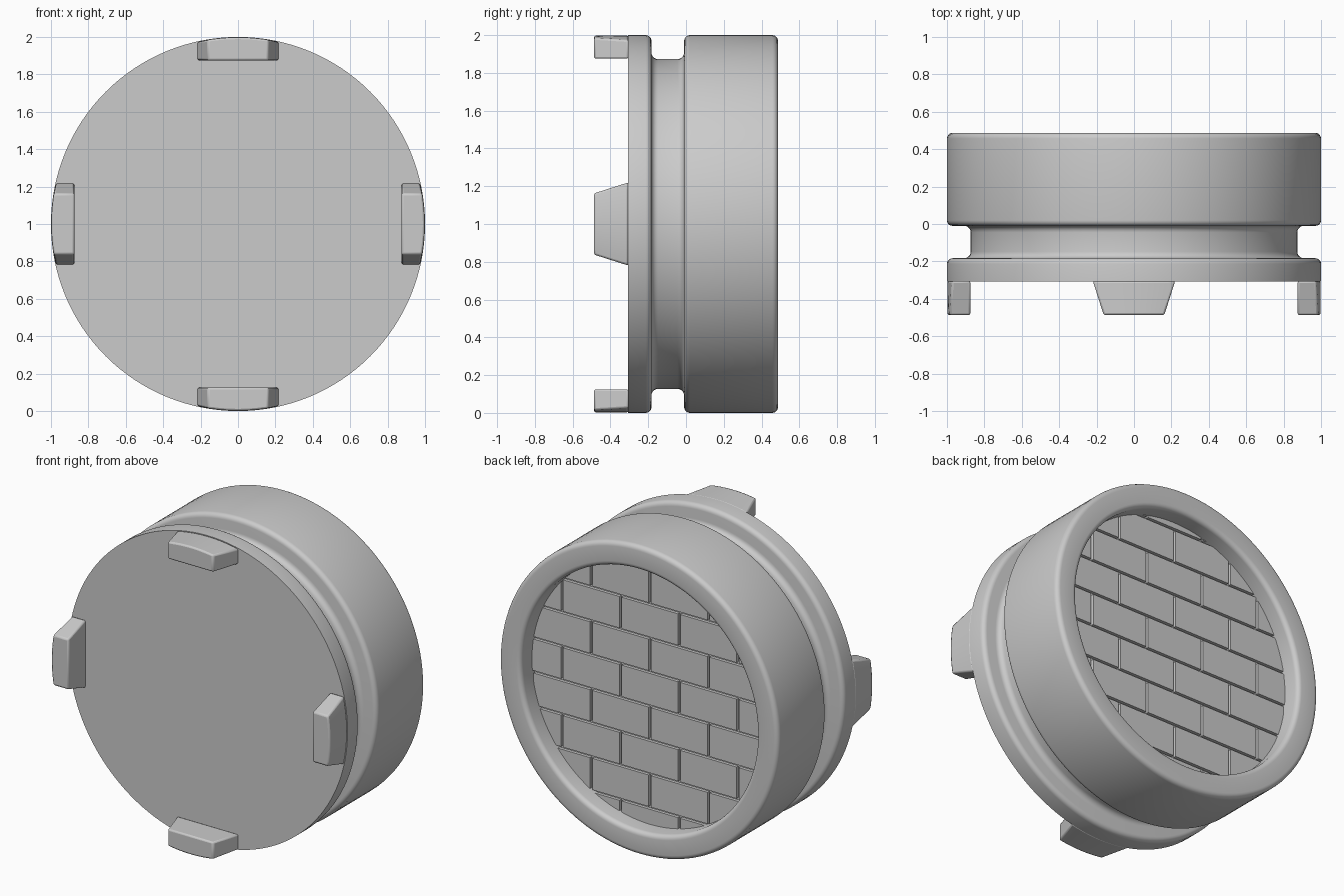
import bpy, bmesh
from math import cos, sin, pi, sqrt, tan, radians
from mathutils import Vector, Matrix

if "Cube" in bpy.data.objects:
    bpy.data.objects.remove(bpy.data.objects["Cube"])

CZ = 1.0      # height of the axis
SEG = 128


def finish(name, bm, smooth=True):
    bmesh.ops.recalc_face_normals(bm, faces=bm.faces)
    me = bpy.data.meshes.new(name)
    bm.to_mesh(me)
    bm.free()
    if smooth:
        me.shade_smooth()
        me.set_sharp_from_angle(angle=radians(35))
    ob = bpy.data.objects.new(name, me)
    bpy.context.collection.objects.link(ob)
    ob.location.z = CZ
    return ob


def fillet_path(pts, steps=5):
    """(radius, y, fillet) corners -> rounded polyline"""
    out = []
    for i, (r, y, f) in enumerate(pts):
        p = Vector((r, y))
        if f == 0:
            out.append(p)
            continue
        a = (Vector(pts[i - 1][:2]) - p).normalized()
        b = (Vector(pts[i + 1][:2]) - p).normalized()
        half = a.angle(b) / 2
        c = p + (a + b).normalized() * (f / sin(half))
        u = p + a * (f / tan(half)) - c
        v = p + b * (f / tan(half)) - c
        ang = u.angle(v)
        for k in range(steps + 1):
            t = k / steps
            out.append(c + (u * sin((1 - t) * ang) + v * sin(t * ang)) / sin(ang))
    return out


# Turned body: front flange, groove, main drum, rear recess
profile = fillet_path([
    (1.0, -0.307, 0), (1.0, -0.183, 0.03), (0.873, -0.183, 0.035),
    (0.873, -0.01, 0.035), (1.0, -0.01, 0.03), (1.0, 0.487, 0.03),
    (0.845, 0.487, 0.03), (0.845, 0.35, 0)])
bm = bmesh.new()
rings = [[bm.verts.new((p.x * cos(2 * pi * k / SEG), p.y, p.x * sin(2 * pi * k / SEG)))
          for k in range(SEG)] for p in profile]
for a, b in zip(rings, rings[1:]):
    for k in range(SEG):
        n = (k + 1) % SEG
        bm.faces.new((a[k], a[n], b[n], b[k]))
bm.faces.new(rings[0])
bm.faces.new(rings[-1])
finish("drum_body", bm)

# Brick pattern on the recess floor, outer edges sunk into the drum wall
ROW, LEN, GAP, R = 0.22, 0.42, 0.016, 0.88
bm = bmesh.new()
for j in range(-4, 5):
    zc = 0.03 + j * ROW
    for i in range(-3, 4):
        xc = i * LEN + (LEN / 2 if j % 2 else 0)
        top, low = [], []
        for k in range(25):
            x = xc + (LEN - GAP) * (k / 24 - 0.5)
            if abs(x) >= R:
                continue
            h = sqrt(R * R - x * x)
            hi, lo = min(zc + (ROW - GAP) / 2, h), max(zc - (ROW - GAP) / 2, -h)
            if hi - lo > 0.001:
                top.append((x, hi))
                low.append((x, lo))
        if len(top) < 2:
            continue
        outline = low + top[::-1]
        front = [bm.verts.new((x, 0.345, z)) for x, z in outline]
        back = [bm.verts.new((x, 0.37, z)) for x, z in outline]
        bm.faces.new(front)
        bm.faces.new(back[::-1])
        for k in range(len(outline)):
            n = (k + 1) % len(outline)
            bm.faces.new((front[k], back[k], back[n], front[n]))
finish("brick_panel", bm, smooth=False)


# Four tapered lugs on the front face
def lug(name, turn):
    bm = bmesh.new()
    levels = []
    for y, w in ((-0.305, 0.22), (-0.487, 0.162)):
        xs = [w * (k / 6 - 1) for k in range(13)]
        loop = [(-w, 0.875), (w, 0.875)] + [(x, sqrt(0.998 ** 2 - x * x)) for x in xs[::-1]]
        levels.append([bm.verts.new((x, y, z)) for x, z in loop])
    a, b = levels
    bm.faces.new(a)
    bm.faces.new(b[::-1])
    for k in range(len(a)):
        n = (k + 1) % len(a)
        bm.faces.new((a[k], b[k], b[n], a[n]))
    bmesh.ops.rotate(bm, verts=bm.verts, cent=(0, 0, 0), matrix=Matrix.Rotation(turn, 3, 'Y'))
    ob = finish(name, bm)
    mod = ob.modifiers.new("soft_edges", 'BEVEL')
    mod.width, mod.segments = 0.01, 2
    mod.limit_method, mod.angle_limit = 'ANGLE', radians(40)


for n, side in enumerate(("top", "right", "bottom", "left")):
    lug("lug_" + side, n * pi / 2)
